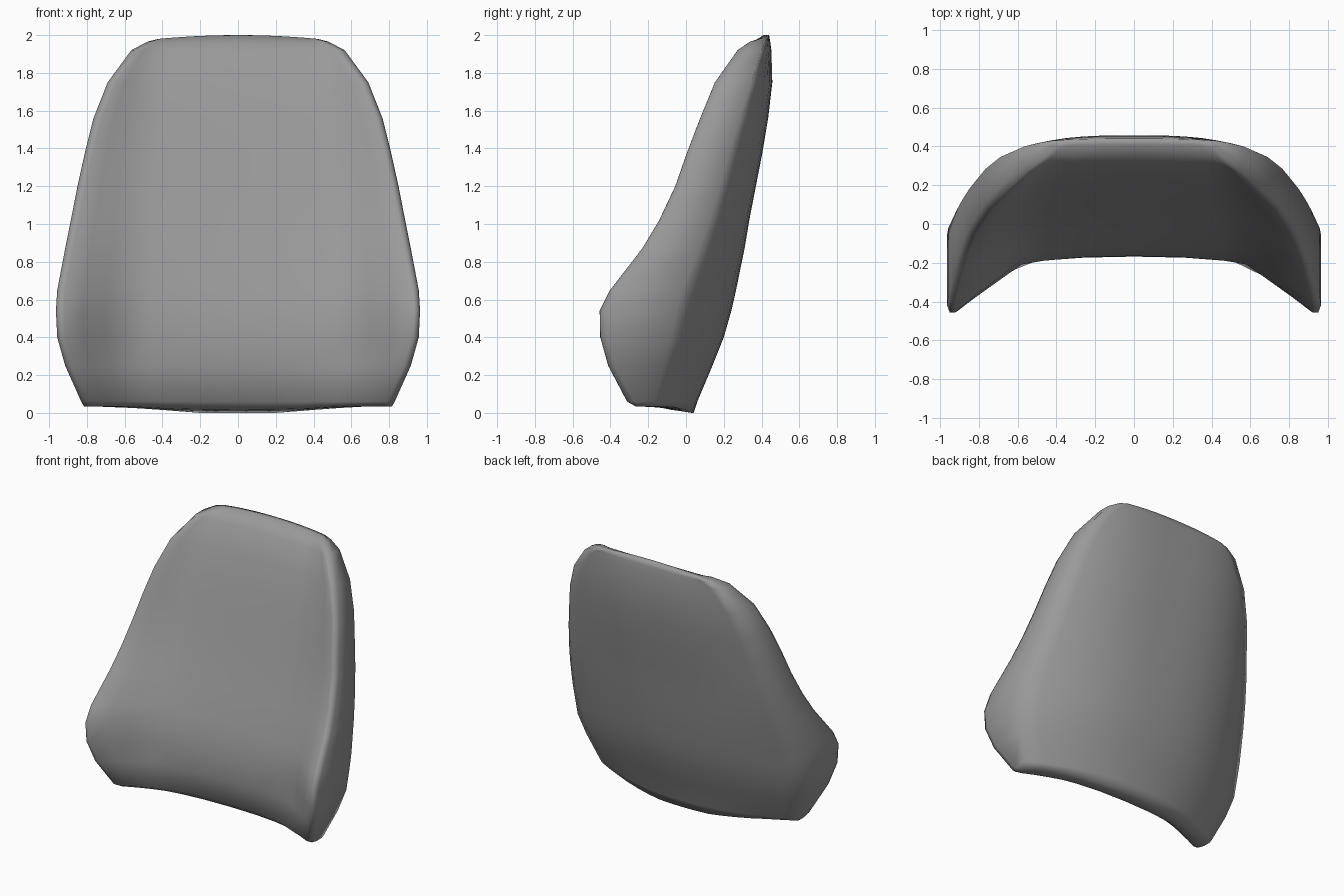
import bpy, bmesh

if "Cube" in bpy.data.objects:
    bpy.data.objects.remove(bpy.data.objects["Cube"])

# Horizontal sections of the cushion:
# z, half width, wing tip y, side/back edge y, front centre y, back centre y, crease x
ROWS = [
    (0.035, 0.815, -0.27, -0.17, -0.085, 0.04, 0.50),
    (0.06, 0.83, -0.315, -0.165, -0.13, 0.06, 0.52),
    (0.25, 0.915, -0.415, -0.12, -0.168, 0.14, 0.58),
    (0.40, 0.957, -0.457, -0.08, -0.165, 0.20, 0.58),
    (0.54, 0.964, -0.46, -0.055, -0.14, 0.24, 0.58),
    (0.65, 0.957, -0.405, -0.02, -0.11, 0.265, 0.57),
    (0.87, 0.915, -0.235, 0.07, -0.04, 0.31, 0.56),
    (1.02, 0.885, -0.145, 0.125, 0.01, 0.335, 0.55),
    (1.20, 0.85, -0.06, 0.18, 0.065, 0.37, 0.54),
    (1.38, 0.81, 0.003, 0.23, 0.12, 0.405, 0.52),
    (1.56, 0.765, 0.072, 0.285, 0.175, 0.435, 0.50),
    (1.75, 0.69, 0.15, 0.345, 0.24, 0.457, 0.48),
    (1.92, 0.565, 0.27, 0.40, 0.315, 0.452, 0.43),
    (1.965, 0.48, 0.335, 0.42, 0.355, 0.446, 0.38),
    (1.98, 0.42, 0.395, 0.43, 0.41, 0.44, 0.33),
]


def half_section(z, w, wing, side, front, back, crease):
    """Matching front and back points from the centre out to the side."""
    tip = w - 0.04
    bend = 0.36 if z < 0.1 else 0.15    # the bottom edge is a softer arc
    y0 = front + (wing - front) * bend
    f = [(0, front), (crease * 0.45, front + (y0 - front) * 0.15),
         (crease * 0.8, front + (y0 - front) * 0.55), (crease, y0)]
    for t in (0.35, 0.7):
        f.append((crease + (tip - crease) * t, y0 + (wing + 0.008 - y0) * t))
    f += [(tip, wing + 0.003), (w - 0.014, wing + 0.004),
          (w, wing + min(0.04, (side - wing) * 0.4))]
    n = len(f) - 1
    power = 2.2 + 0.5 * z
    b = [(w * i / n, back - (back - side) * (i / n) ** power) for i in range(n + 1)]
    return f, b


bm = bmesh.new()
rings = []
for r, row in enumerate(ROWS):
    z, w = row[:2]
    f, b = half_section(*row)
    front = [(-x, y) for x, y in f[:0:-1]] + f
    back = [(-x, y) for x, y in b[:0:-1]] + b
    ring = []
    for x, y in front + back[::-1]:
        h = z
        if r == 0:                      # underside dips towards the back centre
            h = 0.035 * min(1, max(0, -y / 0.17, (abs(x) - 0.2) / 0.45))
        elif r == len(ROWS) - 1:        # crowned top
            h = z + 0.02 * (1 - (x / w) ** 2)
        ring.append(bm.verts.new((x, y, h)))
    rings.append(ring)

# Outer skin
m = len(rings[0])
for a, b in zip(rings, rings[1:]):
    for i in range(m):
        j = (i + 1) % m
        bm.faces.new((a[i], a[j], b[j], b[i]))

# Underside and top strips
for ring in (rings[0], rings[-1]):
    for i in range(m // 2 - 1):
        bm.faces.new((ring[i], ring[i + 1], ring[m - 2 - i], ring[m - 1 - i]))
bmesh.ops.recalc_face_normals(bm, faces=bm.faces)
for face in bm.faces:
    face.smooth = True

mesh = bpy.data.meshes.new("backrest_cushion")
bm.to_mesh(mesh)
bm.free()
obj = bpy.data.objects.new("backrest_cushion", mesh)
bpy.context.collection.objects.link(obj)

# Dark grey upholstery
mat = bpy.data.materials.new("upholstery")
mat.diffuse_color = (0.32, 0.32, 0.32, 1)
mat.use_nodes = True
mat.node_tree.nodes["Principled BSDF"].inputs["Base Color"].default_value = mat.diffuse_color
mesh.materials.append(mat)
